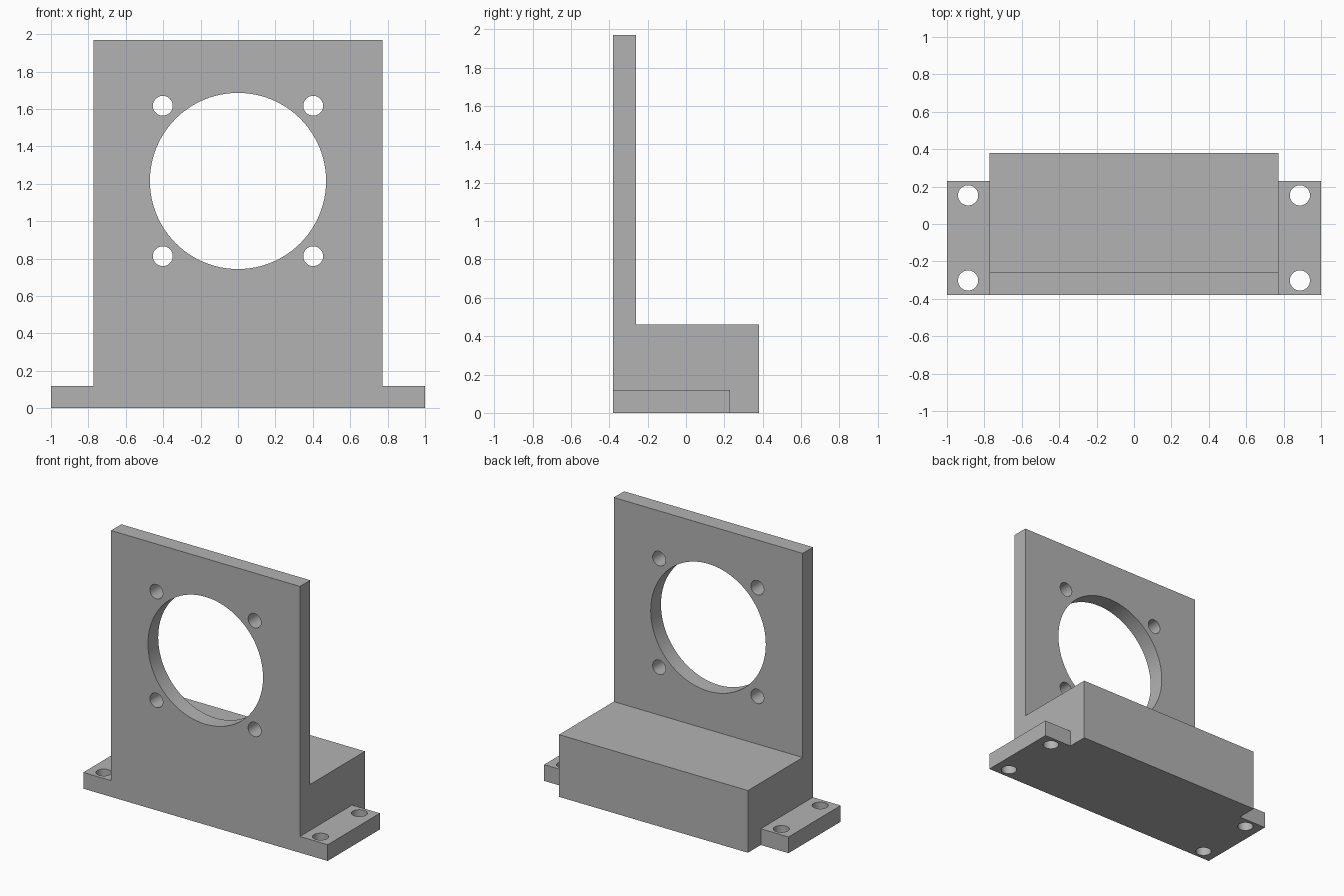
import bpy, bmesh, math
from mathutils import Matrix

default = bpy.data.objects.get("Cube")
if default:
    bpy.data.objects.remove(default, do_unlink=True)

# Main dimensions
HALF_W, HEIGHT = 0.773, 1.97
FRONT, BACK = -0.38, 0.38
PLATE_BACK, BLOCK_TOP = -0.26, 0.46
TAB_BACK, TAB_TOP = 0.23, 0.12
BORE_Z = 1.215

grey = bpy.data.materials.new("grey metal")
grey.use_nodes = True
grey.diffuse_color = (0.45, 0.45, 0.45, 1)
grey.node_tree.nodes["Principled BSDF"].inputs["Base Color"].default_value = (0.45, 0.45, 0.45, 1)


def finish(bm, name):
    bmesh.ops.recalc_face_normals(bm, faces=bm.faces)
    mesh = bpy.data.meshes.new(name)
    bm.to_mesh(mesh)
    bm.free()
    mesh.materials.append(grey)
    ob = bpy.data.objects.new(name, mesh)
    bpy.context.collection.objects.link(ob)
    return ob


def prism(name, profile, half_width):
    """Extrude a (y, z) profile symmetrically along x."""
    bm = bmesh.new()
    face = bm.faces.new([bm.verts.new((-half_width, y, z)) for y, z in profile])
    ext = bmesh.ops.extrude_face_region(bm, geom=[face])
    moved = [v for v in ext["geom"] if isinstance(v, bmesh.types.BMVert)]
    bmesh.ops.translate(bm, verts=moved, vec=(2 * half_width, 0, 0))
    return finish(bm, name)


def drill(name, centres, radius, depth, turn=0, sides=48):
    """Cylinder cutters; turn tips them from z onto y."""
    bm = bmesh.new()
    for c in centres:
        bmesh.ops.create_cone(bm, cap_ends=True, segments=sides, radius1=radius,
                              radius2=radius, depth=depth,
                              matrix=Matrix.Translation(c) @ Matrix.Rotation(turn, 4, 'X'))
    ob = finish(bm, name)
    ob.hide_render = True
    return ob


def combine(target, other, operation):
    bpy.context.view_layer.objects.active = target
    mod = target.modifiers.new(operation.title(), 'BOOLEAN')
    mod.operation, mod.solver, mod.object = operation, 'EXACT', other
    bpy.ops.object.modifier_apply(modifier=mod.name)
    bpy.data.objects.remove(other, do_unlink=True)


# Upright plate and rear block share one L-shaped profile
bracket = prism("mounting_bracket", [
    (FRONT, 0), (BACK, 0), (BACK, BLOCK_TOP), (PLATE_BACK, BLOCK_TOP),
    (PLATE_BACK, HEIGHT), (FRONT, HEIGHT)], HALF_W)

# Foot tabs on both sides
foot = prism("foot_tabs", [(FRONT, 0), (TAB_BACK, 0), (TAB_BACK, TAB_TOP),
                           (FRONT, TAB_TOP)], 1.0)
combine(bracket, foot, 'UNION')

# Merge coplanar faces into clean flat sides
bm = bmesh.new()
bm.from_mesh(bracket.data)
bmesh.ops.dissolve_limit(bm, angle_limit=0.01, verts=bm.verts, edges=bm.edges)
bm.to_mesh(bracket.data)
bm.free()

# Large bore, four screw holes around it, four foot holes
plate_y = (FRONT + PLATE_BACK) / 2
quarter = math.pi / 2
combine(bracket, drill("bore_cutter", [(0, plate_y, BORE_Z)], 0.471, 0.3, quarter, 96),
        'DIFFERENCE')
screws = [(sx * 0.402, plate_y, BORE_Z + sz * 0.402) for sx in (-1, 1) for sz in (-1, 1)]
combine(bracket, drill("screw_cutter", screws, 0.053, 0.3, quarter), 'DIFFERENCE')
feet = [(sx * 0.887, y, TAB_TOP / 2) for sx in (-1, 1) for y in (-0.302, 0.153)]
combine(bracket, drill("foot_cutter", feet, 0.054, 0.3), 'DIFFERENCE')

# Smooth hole walls, sharp outer edges
bpy.ops.object.select_all(action='DESELECT')
bracket.select_set(True)
bpy.context.view_layer.objects.active = bracket
bpy.ops.object.shade_smooth_by_angle(angle=math.radians(30))
